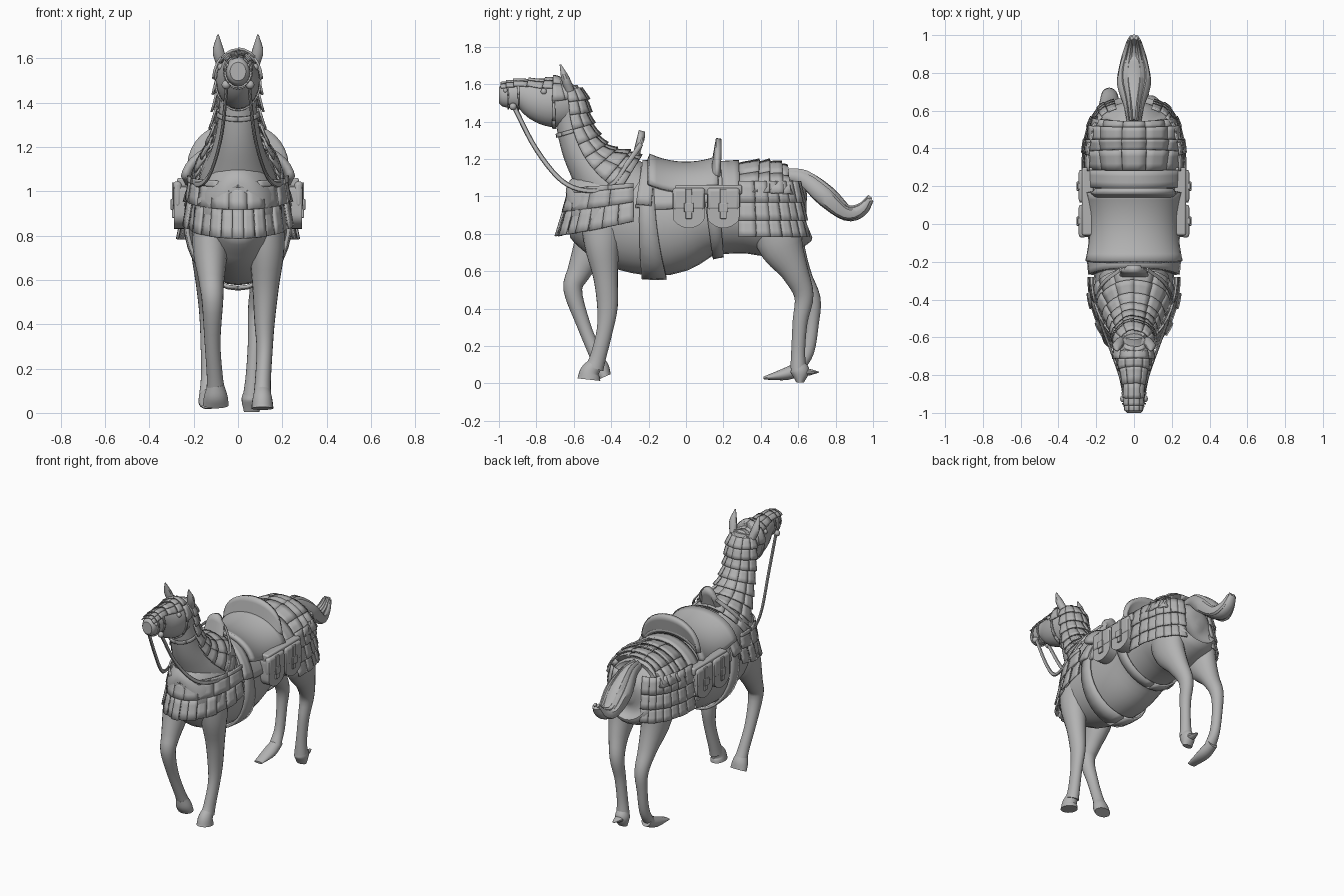
import bpy, bmesh, math
from math import sin, cos, pi, radians
from mathutils import Vector

cube = bpy.data.objects.get("Cube")
if cube:
    bpy.data.objects.remove(cube, do_unlink=True)

grey = bpy.data.materials.new("plain_grey")
grey.use_nodes = True
tone = (0.45, 0.45, 0.45, 1)
grey.diffuse_color = tone
grey.node_tree.nodes["Principled BSDF"].inputs["Base Color"].default_value = tone


def span(a, b, n):
    return [a + (b - a) * i / n for i in range(n + 1)]


def finish(obj, angle=40):
    obj.data.materials.append(grey)
    bpy.ops.object.select_all(action="DESELECT")
    obj.select_set(True)
    bpy.context.view_layer.objects.active = obj
    bpy.ops.object.shade_smooth_by_angle(angle=radians(angle))
    return obj


def build(name, patches, thick=0, caps=False):
    """Join grid patches (function, u values, v values) into one object."""
    bm = bmesh.new()
    for fn, us, vs in patches:
        rows = [[bm.verts.new(fn(u, v)) for v in vs] for u in us]
        for a, b in zip(rows, rows[1:]):
            for j in range(len(vs) - 1):
                bm.faces.new((a[j], a[j + 1], b[j + 1], b[j]))
    if caps:
        bmesh.ops.remove_doubles(bm, verts=bm.verts, dist=1e-5)
        bmesh.ops.holes_fill(bm, edges=[e for e in bm.edges if e.is_boundary])
    bmesh.ops.recalc_face_normals(bm, faces=bm.faces)
    me = bpy.data.meshes.new(name)
    bm.to_mesh(me)
    bm.free()
    obj = bpy.data.objects.new(name, me)
    bpy.context.collection.objects.link(obj)
    if thick:
        mod = obj.modifiers.new("thickness", "SOLIDIFY")
        mod.thickness, mod.offset = thick, 0
    return finish(obj)


def sampler(keys):
    """Smooth lofted surface through keys (x, y, z, half width, half depth)."""
    k = [Vector(p) for p in keys]
    last = len(k) - 1

    def at(u):
        u = max(0, min(last, u))
        i = min(int(u), last - 1)
        t = u - i
        p, q = k[i], k[i + 1]
        m = (q - k[i - 1]) / 2 if i else q - p
        n = (k[i + 2] - p) / 2 if i + 2 <= last else q - p
        d = q - p
        return p + t * (m + t * (3 * d - 2 * m - n + t * (m + n - 2 * d)))

    def surf(u, a, off=0):
        c, d = at(u), at(u + .05) - at(u - .05)
        t = Vector((0, d[1], d[2])).normalized()
        n = Vector((0, -t.z, t.y)) * cos(a) * (c[4] + off)
        return Vector((c[0] + sin(a) * (c[3] + off), c[1], c[2])) + n
    return surf


def tube(name, keys, sides=20, steps=4):
    s = sampler(keys)
    n = len(keys) - 1
    build(name, [(s, span(0, n, n * steps), span(0, 2 * pi, sides))], caps=True)
    return s


def plates(name, surf, us, vs, lift=.012, tilt=.015, lap=.12, thick=.01, ragged=.004):
    """Rows of lapping armour plates that follow a surface."""
    out = []
    for u0, u1 in zip(us, us[1:]):
        for j, (v0, v1) in enumerate(zip(vs, vs[1:])):
            def fn(u, v, u0=u0, u1=u1, j=j):
                return surf(u, v, lift + tilt * (u - u0) / (u1 - u0) + ragged * (j % 2))
            gap = (v1 - v0) * .005
            out.append((fn, span(u0, u1 + (u1 - u0) * lap, 3), span(v0 + gap, v1 - gap, 3)))
    return build(name, out, thick)


def box(name, loc, size, bevel=.01):
    bpy.ops.mesh.primitive_cube_add(size=1, location=loc)
    obj = bpy.context.object
    obj.name = name
    obj.scale = size
    bpy.ops.object.transform_apply(location=False, rotation=False, scale=True)
    mod = obj.modifiers.new("soft edges", "BEVEL")
    mod.width, mod.segments = bevel, 3
    return finish(obj)


# Body, neck and head
trunk = [(-.64, .95, .05, .06), (-.6, .95, .13, .17), (-.48, .93, .19, .24),
         (-.3, .88, .21, .28), (-.1, .865, .225, .285), (.1, .91, .23, .235),
         (.3, .925, .23, .23), (.45, .92, .235, .24), (.57, .925, .2, .21),
         (.62, .94, .13, .15), (.645, .94, .03, .04)]
body = tube("body", [(0, *p) for p in trunk], 28)
neck = tube("neck", [(0, *p) for p in [
    (-.3, 1, .19, .19), (-.42, 1.08, .165, .18), (-.51, 1.17, .125, .125), (-.57, 1.27, .098, .1),
    (-.61, 1.39, .084, .085), (-.625, 1.5, .08, .08), (-.635, 1.59, .065, .055)]])
head = tube("head", [(0, *p) for p in [
    (-.57, 1.565, .06, .06), (-.62, 1.515, .088, .115), (-.7, 1.5, .098, .13), (-.78, 1.51, .088, .115),
    (-.87, 1.54, .062, .08), (-.93, 1.54, .056, .07), (-.98, 1.54, .05, .06), (-1, 1.54, .036, .042)]])


def trunk_u(y):
    for i, (a, b) in enumerate(zip(trunk, trunk[1:])):
        if y <= b[0]:
            return i + (y - a[0]) / (b[0] - a[0])
    return len(trunk) - 1


def on_body(y, a, off=0):
    return body(trunk_u(y), a, off)


# Legs and hooves, each in its own stride pose
tube("front_left_leg", [(.12, -.45, .95, .08, .12), (.13, -.45, .75, .08, .095), (.125, -.43, .57, .06, .066),
     (.12, -.42, .41, .046, .055), (.12, -.435, .28, .036, .043), (.112, -.47, .14, .036, .043), (.11, -.49, .08, .04, .05)])
tube("front_left_hoof", [(.11, -.485, .1, .036, .04), (.11, -.515, .06, .045, .052), (.11, -.52, .02, .05, .062)])
tube("front_right_leg", [(-.12, -.45, .95, .08, .12), (-.125, -.5, .75, .08, .1), (-.12, -.57, .6, .058, .065),
     (-.115, -.605, .5, .048, .05), (-.115, -.55, .32, .036, .037), (-.105, -.49, .17, .036, .035), (-.1, -.46, .1, .042, .038)])
tube("front_right_hoof", [(-.1, -.475, .13, .036, .035), (-.1, -.455, .08, .052, .045), (-.1, -.435, .035, .058, .036)])
tube("hind_left_leg", [(.12, .48, .95, .09, .13), (.13, .5, .76, .085, .125), (.115, .58, .6, .06, .075),
     (.09, .63, .47, .045, .052), (.08, .61, .33, .035, .04), (.07, .6, .18, .034, .037), (.065, .6, .08, .042, .042)])
tube("hind_left_hoof", [(.065, .6, .1, .038, .04), (.062, .61, .06, .046, .05), (.062, .61, .005, .035, .02)])
tube("hind_left_heel", [(.062, .59, .06, .03, .025), (.062, .65, .06, .03, .02), (.062, .71, .06, .008, .003)], 10)
tube("hind_right_leg", [(-.12, .48, .95, .09, .13), (-.13, .51, .76, .085, .125), (-.13, .61, .58, .06, .062),
     (-.13, .675, .45, .045, .045), (-.135, .675, .32, .034, .035), (-.135, .65, .17, .032, .035), (-.135, .6, .08, .04, .03)])
tube("hind_right_hoof", [(-.135, .63, .09, .035, .035), (-.135, .54, .052, .044, .034), (-.135, .415, .028, .03, .008)])

# Tail made of a core and wavy strands
tail = [(.55, 1.11, .03, .03), (.64, 1.09, .045, .045), (.75, 1.0, .072, .058),
        (.86, .91, .06, .042), (.94, .925, .042, .032), (.99, .985, .026, .016)]
tube("tail", [(0, *p) for p in tail], 14)
for i in range(-2, 3):
    tube("tail_strand", [(p[2] * i * .45, p[0] - .005 * abs(i), p[1] + .014 * (i % 2), p[2] * .35, p[3] * .8)
                         for p in tail], 8)

# Neck armour, face armour and bridle
plates("neck_armour", neck, span(5.8, .5, 8), span(pi - 1.6, pi + 1.6, 6))
plates("face_armour", head, span(2.2, 6.3, 5), span(pi - .95, pi + .95, 4), lift=.002, tilt=.008, thick=.006)
plates("poll_armour", head, span(.3, 2.1, 2), span(pi - 1.5, pi + 1.5, 4), lift=.004, tilt=.006)
for u, w, name in ((2, .16, "cheek_strap"), (4.3, .16, "nose_strap"), (5.3, .14, "mouth_strap")):
    plates(name, head, [u, u + w], span(0, 2 * pi, 8), .005, 0, 0, .008, 0)
plates("throat_strap", neck, [3.6, 3.75], span(0, 2 * pi, 8), .006, 0, 0, .01, 0)


# Chest skirt, shorter towards the sides
def chest(s, t, off=0):
    a = t * pi / 2
    return Vector(((.215 + .01 * s + off) * sin(a), -.28 - (.345 + .045 * s + off) * cos(a),
                   1.03 + .03 * t * t - s * (.24 - .05 * t * t)))


plates("chest_upper_plates", chest, [0, .42], span(-1, 1, 9), .004, .01)
plates("chest_lower_plates", chest, [.42, .95], span(-1, 1, 15), 0, .015, ragged=.011)
plates("chest_collar", chest, [-.06, .06], span(-1, 1, 8), .01, 0, 0, .012, 0)
build("chest_lining", [(chest, span(0, .9, 3), span(-1, 1, 24))], .006)

# Rump armour: top rows on the back and hanging side rows
plates("rump_top_armour", on_body, span(.29, .585, 4), span(-1.2, 1.2, 5), .022, .016)
for side, label in ((1, "left"), (-1, "right")):
    def flank(s, t, off=0, side=side):
        a = t * pi / 2
        return Vector((side * (.238 + .02 * s + off) * cos(a) ** .6,
                       .28 + (.335 + .035 * s + off) * sin(a) ** .85, 1.08 - .295 * s))
    plates(label + "_rump_skirt", flank, [0, .34, .67, .97], span(0, .87, 7), .002, .012, ragged=.005)

    # Ear, eye, nostril and bit
    tube(label + "_ear", [(side * .07, -.62, 1.56, .025, .025), (side * .088, -.645, 1.63, .027, .022),
                          (side * .09, -.672, 1.705, .004, .004)], 10)
    for part, loc, r in (("eye", (.076, -.76, 1.56), .017), ("nostril", (.043, -.965, 1.565), .012),
                         ("bit_ring", (.054, -.925, 1.48), .02)):
        bpy.ops.mesh.primitive_uv_sphere_add(segments=12, ring_count=8, radius=r,
                                             location=(side * loc[0], loc[1], loc[2]))
        bpy.context.object.name = label + "_" + part
        finish(bpy.context.object)

    # Rein from the bit down past the neck and up to the pommel
    tube(label + "_rein", [(side * x, y, z, .008, .013) for x, y, z in (
        (.05, -.92, 1.48), (.075, -.8, 1.25), (.125, -.66, 1.08), (.175, -.52, 1.03),
        (.2, -.4, 1.06), (.16, -.31, 1.18), (.07, -.24, 1.28))], 8, 5)

    # Saddlebags with rounded bottoms, flaps, straps and buckles
    box(label + "_bag_hanger", (side * .245, .12, 1.035), (.06, .36, .05))
    for y in (.015, .2):
        def pouch(x, a, side=side, y=y):
            low = min(0, sin(a))
            return Vector((side * x, y + .085 * max(-1, min(1, 1.35 * cos(a))),
                           .97 + .07 * max(0, sin(a)) + .14 * low))
        build(label + "_saddlebag", [(pouch, span(.2, .288, 2), span(0, 2 * pi, 32))], caps=True)
        box(label + "_bag_flap", (side * .273, y, .985), (.04, .175, .12), .018)
        box(label + "_bag_strap", (side * .289, y, .96), (.018, .035, .16), .004)
        box(label + "_bag_buckle", (side * .298, y, .94), (.012, .05, .05), .004)


# Saddle seat, cantle, pommel and blanket
def seat(y, a, off=0):
    w = .222 + .6 * y * y
    return Vector((w * sin(a), y, 1.17 + 1.1 * y * y - .17 * (1 - cos(a))))


def cantle(s, a, off=0):
    return Vector(((.2 + .02 * s) * sin(a), .15 + .025 * s, 1.08 + (.09 + .14 * s) * cos(a) ** .75))


def pommel(s, a, off=0):
    return Vector((.075 * sin(a) * (1 - .3 * s), -.28 + .045 * s, 1.17 + .18 * s * (.6 + .4 * cos(a))))


build("saddle_seat", [(seat, span(-.2, .17, 10), span(-1.45, 1.45, 20))], .03)
build("saddle_cantle", [(cantle, span(0, 1, 4), span(-1.5, 1.5, 20))], .03)
build("saddle_pommel", [(pommel, span(0, 1, 4), span(-1.5, 1.5, 10))], .035)
build("saddle_blanket", [(lambda y, a: on_body(y, a, .014), span(-.28, .3, 10), span(-1.35, 1.35, 20))], .016)
for y, name in ((-.28, "front"), (.2, "rear")):
    build(name + "_blanket_border", [(lambda u, a: on_body(u, a, .03), span(y, y + .09, 3),
                                      span(-1.3, 1.3, 20))], .02)


# Girth straps around the belly
def front_girth(y, a):
    return on_body(y + .042 * (1 - cos(a)), a, .016)


build("front_girth", [(front_girth, span(-.29, -.2, 2), span(-pi, pi, 32))], .016)
build("rear_girth", [(lambda y, a: on_body(y, a, .012), span(.11, .18, 2), span(-pi, pi, 32))], .012)
